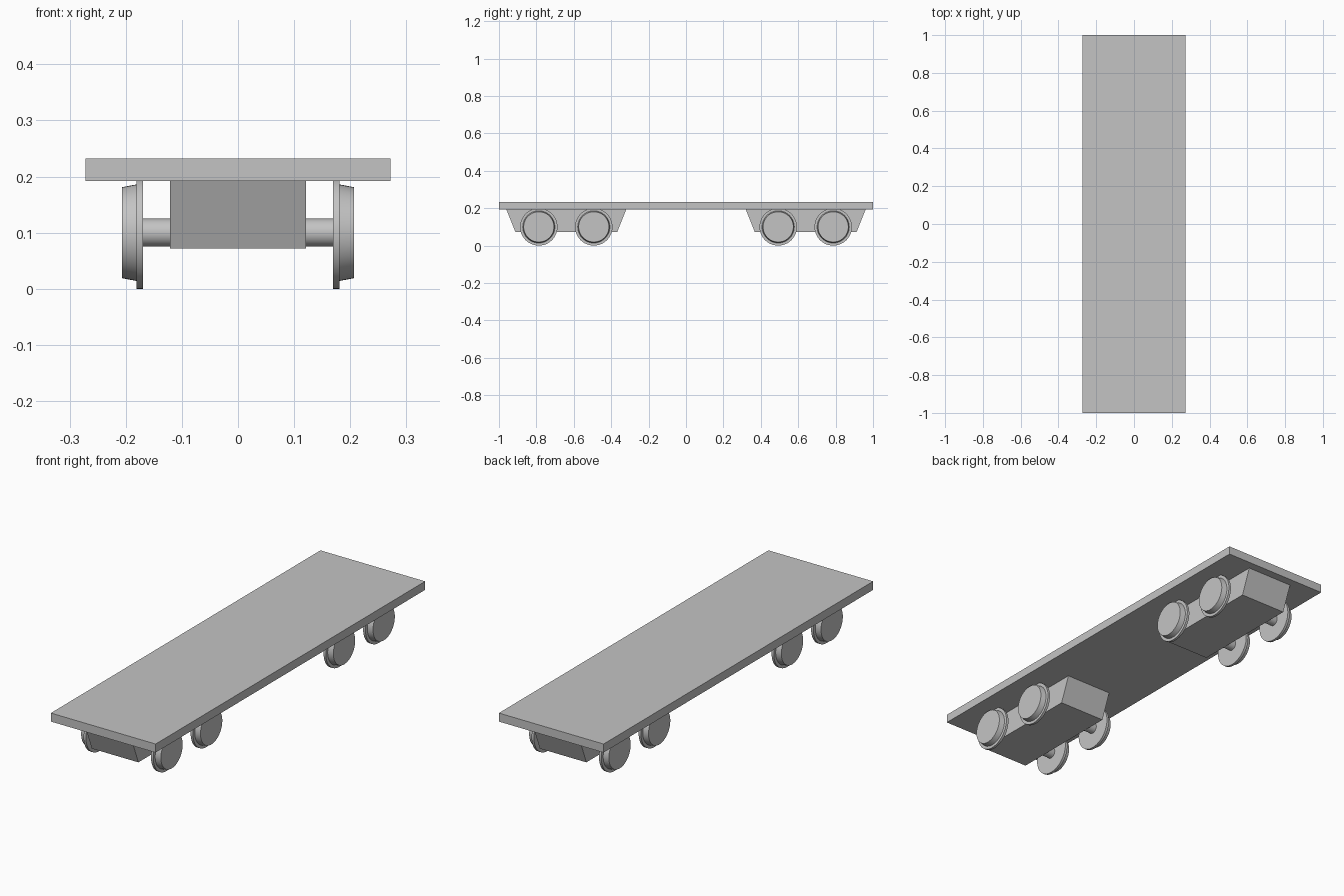
import bpy, bmesh, math
from mathutils import Matrix

cube = bpy.data.objects.get("Cube")
if cube:
    bpy.data.objects.remove(cube, do_unlink=True)

GREY = (0.55, 0.55, 0.55, 1)
grey = bpy.data.materials.new("plain grey")
grey.use_nodes = True
grey.diffuse_color = GREY
grey.node_tree.nodes["Principled BSDF"].inputs["Base Color"].default_value = GREY

AXLE_Z = 0.1
DECK_BOTTOM, DECK_TOP = 0.192, 0.232


def add_object(name, bm, smooth=False):
    bmesh.ops.recalc_face_normals(bm, faces=bm.faces)
    mesh = bpy.data.meshes.new(name)
    bm.to_mesh(mesh)
    bm.free()
    mesh.materials.append(grey)
    obj = bpy.data.objects.new(name, mesh)
    bpy.context.collection.objects.link(obj)
    if smooth:
        bpy.ops.object.select_all(action="DESELECT")
        obj.select_set(True)
        bpy.context.view_layer.objects.active = obj
        bpy.ops.object.shade_smooth_by_angle(angle=math.radians(30))
    return obj


def prism(name, profile, half_width):
    """Extrude a (y, z) outline across x."""
    bm = bmesh.new()
    face = bm.faces.new([bm.verts.new((-half_width, y, z)) for y, z in profile])
    side = bmesh.ops.extrude_face_region(bm, geom=[face])["geom"]
    bmesh.ops.translate(bm, vec=(2 * half_width, 0, 0),
                        verts=[v for v in side if isinstance(v, bmesh.types.BMVert)])
    return add_object(name, bm)


def turned(name, profile, y, mirror=1):
    """Spin an (x, radius) outline around the axle line at y."""
    bm = bmesh.new()
    verts = [bm.verts.new((x * mirror, 0, r)) for x, r in profile]
    edges = [bm.edges.new(pair) for pair in zip(verts, verts[1:])]
    bmesh.ops.spin(bm, geom=verts + edges, cent=(0, 0, 0), axis=(1, 0, 0),
                   angle=math.tau, steps=48)
    bmesh.ops.remove_doubles(bm, verts=bm.verts, dist=1e-5)
    bmesh.ops.holes_fill(bm, edges=[e for e in bm.edges if e.is_boundary], sides=0)
    bmesh.ops.transform(bm, matrix=Matrix.Translation((0, y, AXLE_Z)), verts=bm.verts)
    return add_object(name, bm, smooth=True)


# Flat deck
prism("deck", [(-1, DECK_BOTTOM), (1, DECK_BOTTOM), (1, DECK_TOP), (-1, DECK_TOP)], 0.272)

# Wheel outline: thin flange inside, tapered tread outside
wheel = [(0.169, 0.1), (0.181, 0.1), (0.181, 0.086), (0.207, 0.081)]
axle = [(-0.175, 0.025), (0.175, 0.025)]

# Front and rear trucks, each with two wheelsets
for end, label in ((-1, "front"), (1, "rear")):
    c = end * 0.64
    prism(label + "_truck_frame",
          [(c - 0.32, DECK_BOTTOM), (c - 0.272, 0.072),
           (c + 0.272, 0.072), (c + 0.32, DECK_BOTTOM)], 0.121)
    for offset, place in ((0.147, "outer"), (-0.147, "inner")):
        y = c + end * offset
        turned(f"{label}_{place}_axle", axle, y)
        for side, hand in ((1, "left"), (-1, "right")):
            turned(f"{label}_{place}_wheel_{hand}", wheel, y, side)
